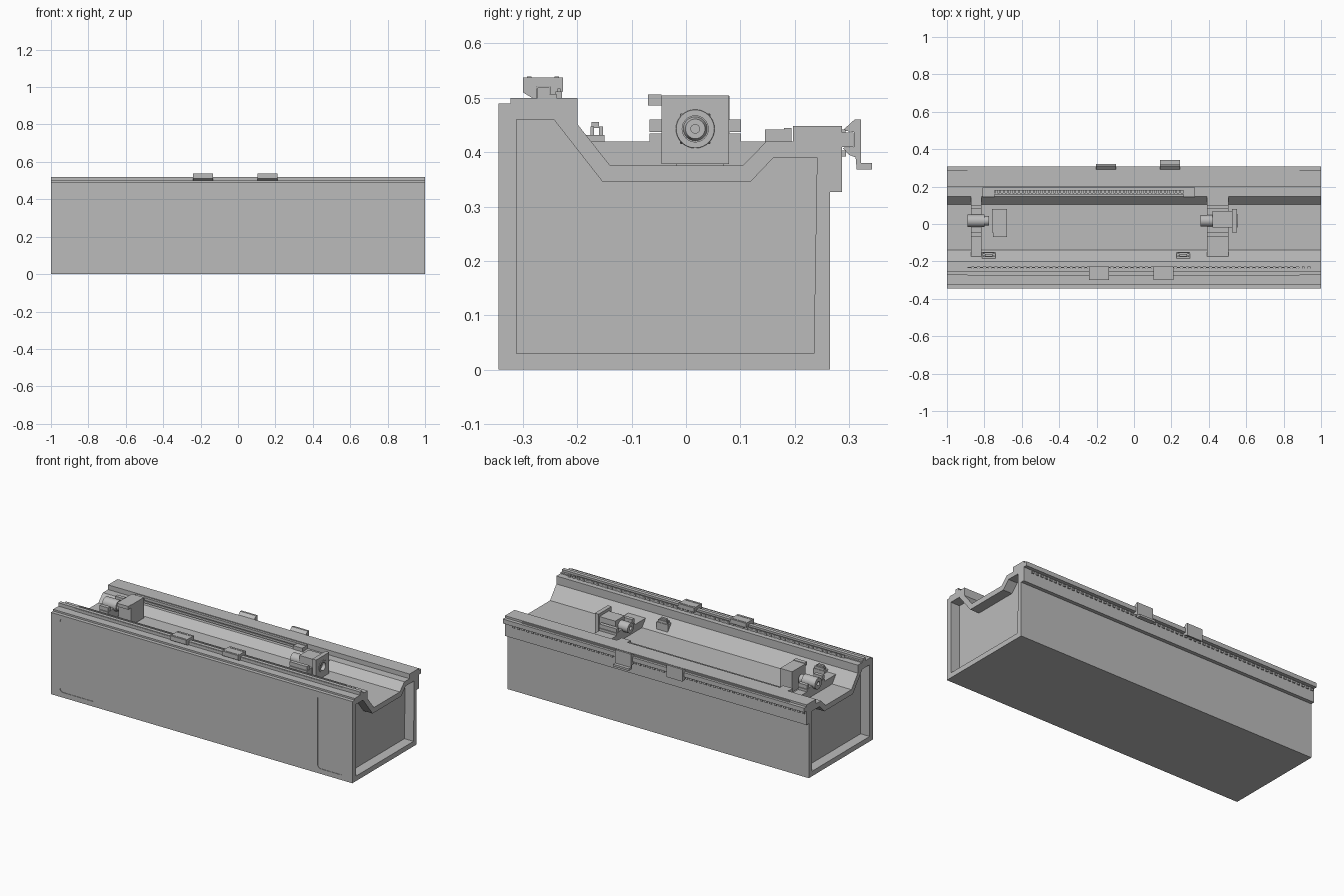
import bpy, bmesh, math

old = bpy.data.objects.get("Cube")
if old:
    bpy.data.objects.remove(old)

grey = bpy.data.materials.new("cast_grey")
grey.use_nodes = True
colour = (0.5, 0.5, 0.5, 1)
grey.diffuse_color = colour
grey.node_tree.nodes["Principled BSDF"].inputs["Base Color"].default_value = colour


def finish(name, bm):
    bmesh.ops.recalc_face_normals(bm, faces=bm.faces)
    mesh = bpy.data.meshes.new(name)
    bm.to_mesh(mesh)
    bm.free()
    mesh.materials.append(grey)
    ob = bpy.data.objects.new(name, mesh)
    bpy.context.collection.objects.link(ob)
    return ob


def add_prism(bm, pts, x0, x1):
    """Extrude a (y, z) outline from x0 to x1."""
    face = bm.faces.new([bm.verts.new((x0, y, z)) for y, z in pts])
    new = bmesh.ops.extrude_face_region(bm, geom=[face])["geom"]
    bmesh.ops.translate(bm, vec=(x1 - x0, 0, 0),
                        verts=[v for v in new if isinstance(v, bmesh.types.BMVert)])


def prism(name, pts, x0, x1):
    bm = bmesh.new()
    add_prism(bm, pts, x0, x1)
    return finish(name, bm)


def rect(y0, y1, z0, z1):
    return [(y0, z0), (y1, z0), (y1, z1), (y0, z1)]


def box(name, x0, x1, y0, y1, z0, z1):
    return prism(name, rect(y0, y1, z0, z1), x0, x1)


def teeth(name, x0, x1, pitch, *section):
    """Row of small blocks along x."""
    bm = bmesh.new()
    for i in range(int((x1 - x0) / pitch)):
        x = x0 + i * pitch
        add_prism(bm, rect(*section), x, x + pitch * 0.5)
    return finish(name, bm)


def turned(name, profile):
    """Spin an (x, radius) outline about the screw axis."""
    bm = bmesh.new()
    verts = [bm.verts.new((x, AXIS_Y, AXIS_Z + r)) for x, r in profile]
    edges = [bm.edges.new(pair) for pair in zip(verts, verts[1:] + verts[:1])]
    bmesh.ops.spin(bm, geom=verts + edges, cent=(0, AXIS_Y, AXIS_Z), axis=(1, 0, 0),
                   angle=math.tau, steps=32, use_merge=True)
    bmesh.ops.remove_doubles(bm, verts=bm.verts, dist=1e-5)
    ob = finish(name, bm)
    bpy.ops.object.select_all(action='DESELECT')
    ob.select_set(True)
    bpy.context.view_layer.objects.active = ob
    bpy.ops.object.shade_smooth_by_angle(angle=math.radians(35))


def cut(target, cutter):
    mod = target.modifiers.new("cut", 'BOOLEAN')
    mod.operation, mod.object, mod.solver = 'DIFFERENCE', cutter, 'EXACT'
    bpy.context.view_layer.objects.active = target
    bpy.ops.object.modifier_apply(modifier=mod.name)
    bpy.data.objects.remove(cutter)


AXIS_Y, AXIS_Z = 0.017, 0.443

# Main bed casting with its trough
bed = prism("bed", [
    (-0.345, 0), (0.265, 0), (0.265, 0.327), (0.287, 0.327), (0.287, 0.448),
    (0.197, 0.448), (0.197, 0.42), (0.148, 0.42), (0.105, 0.376), (-0.14, 0.376),
    (-0.2, 0.452), (-0.2, 0.5), (-0.323, 0.5), (-0.323, 0.49), (-0.345, 0.49)], -1, 1)

# Recess in each end
recess = [(-0.312, 0.03), (0.235, 0.03), (0.241, 0.39), (0.161, 0.39),
          (0.118, 0.345), (-0.153, 0.345), (-0.243, 0.46), (-0.312, 0.46)]
for a, b in ((-1.1, -0.94), (0.94, 1.1)):
    cut(bed, prism("recess_cutter", recess, a, b))

# Shallow panels on the front face
for a, b in ((-0.94, -0.7), (0.77, 0.94)):
    panel = box("panel_cutter", a, b, -0.4, -0.342, 0.03, 0.47)
    bm = bmesh.new()
    bm.from_mesh(panel.data)
    corners = [e for e in bm.edges if abs(e.verts[0].co.y - e.verts[1].co.y) > 0.01]
    bmesh.ops.bevel(bm, geom=corners, offset=0.02, segments=4, affect='EDGES', profile=0.5)
    bm.to_mesh(panel.data)
    bm.free()
    cut(bed, panel)

# Front guide rail, scale strips and rack
box("front_rail", -1, 1, -0.273, -0.251, 0.5, 0.52)
box("front_rail_shelf", -1, 1, -0.251, -0.238, 0.5, 0.507)
teeth("front_rack", -0.87, 0.99, 0.031, -0.24, -0.228, 0.5, 0.512)
for y in (-0.275, -0.236):
    box("front_scale_strip", -0.89, 0.885, y, y + 0.005, 0.5, 0.517)

# Front carriages
carriage = [(-0.3, 0.537), (-0.3, 0.51), (-0.283, 0.5), (-0.275, 0.5), (-0.275, 0.521),
            (-0.25, 0.521), (-0.25, 0.49), (-0.238, 0.5), (-0.226, 0.512), (-0.226, 0.537)]
for x in (-0.187, 0.157):
    prism("front_carriage", carriage, x - 0.053, x + 0.053)
    for y in (-0.292, -0.242):
        box("carriage_lip", x - 0.045, x + 0.045, y, y + 0.008, 0.53, 0.539)

# Back guide rail, strip and rack
box("back_rail", -1, 1, 0.287, 0.308, 0.41, 0.436)
box("back_strip", -0.89, 0.885, 0.287, 0.293, 0.436, 0.442)
teeth("back_rack", -0.99, 0.99, 0.031, 0.28, 0.294, 0.392, 0.403)

# Back carriages, one with a hanging plate
back_carriage = [(0.322, 0.387), (0.322, 0.46), (0.31, 0.46), (0.288, 0.44),
                 (0.309, 0.437), (0.309, 0.41), (0.288, 0.408), (0.3, 0.395)]
for x in (-0.15, 0.192):
    prism("back_carriage", back_carriage, x - 0.053, x + 0.053)
prism("hanging_plate", [(0.322, 0.4), (0.322, 0.38), (0.342, 0.38), (0.342, 0.368),
                        (0.314, 0.368), (0.311, 0.4)], 0.14, 0.245)

# Bridging seats for the screw supports
seat = [(-0.14, 0.374), (-0.175, 0.42), (-0.065, 0.42), (-0.065, 0.376)]
back_seat = [(0.08, 0.376), (0.105, 0.374), (0.15, 0.42), (0.095, 0.42), (0.08, 0.41)]
for a, b in ((-0.872, -0.815), (0.39, 0.505)):
    prism("front_seat", seat, a, b)
    prism("back_seat", back_seat, a, b)
    box("bearing_block", a, b, -0.045, 0.08, 0.376, 0.437)
    for y in (-0.067, 0.079):
        box("bearing_ear", a, b, y, y + 0.022, 0.376, 0.434)
        box("bearing_cap", a, b, y, y + 0.022, 0.437, 0.46)

# Left bearing and nut bracket
turned("left_bearing", [(-0.89, 0.012), (-0.89, 0.033), (-0.8, 0.033),
                        (-0.8, 0.026), (-0.775, 0.026), (-0.775, 0.012)])
box("nut_bracket", -0.76, -0.68, -0.045, 0.08, 0.38, 0.503)
box("nut_bracket_tab", -0.755, -0.68, -0.07, -0.045, 0.486, 0.506)

# Drive end: bearing, housing and square flange with bore
turned("right_bearing", [(0.355, 0.012), (0.355, 0.03), (0.43, 0.03), (0.43, 0.012)])
housing = box("motor_housing", 0.42, 0.525, -0.018, 0.07, 0.376, 0.487)
flange = box("motor_flange", 0.525, 0.55, -0.045, 0.079, 0.378, 0.504)
bore = box("bore_cutter", 0.5, 0.6, -0.01, 0.044, 0.416, 0.47)
cut(flange, bore)
turned("flange_ring", [(0.53, 0.024), (0.53, 0.04), (0.553, 0.035), (0.553, 0.024)])
turned("shaft_collar", [(0.515, 0.008), (0.515, 0.026), (0.535, 0.018), (0.535, 0.008)])

# Linear scale along the back ledge
box("scale_bar", -0.81, 0.325, 0.18, 0.194, 0.42, 0.445)
box("scale_rod", -0.75, 0.27, 0.158, 0.166, 0.426, 0.438)
teeth("scale_links", -0.74, 0.27, 0.02, 0.164, 0.182, 0.422, 0.43)
for a, b in ((-0.81, -0.745), (0.265, 0.325)):
    box("scale_end", a, b, 0.145, 0.182, 0.42, 0.442)

# Small sensors on the front slope
for x in (-0.777, 0.263):
    prism("sensor_base", [(-0.185, 0.432), (-0.15, 0.388), (-0.15, 0.432)], x - 0.037, x + 0.037)
    for y in (-0.176, -0.16):
        box("sensor_post", x - 0.03, x + 0.03, y, y + 0.007, 0.43, 0.447)
    box("sensor_cap", x - 0.02, x + 0.02, -0.174, -0.16, 0.445, 0.456)
